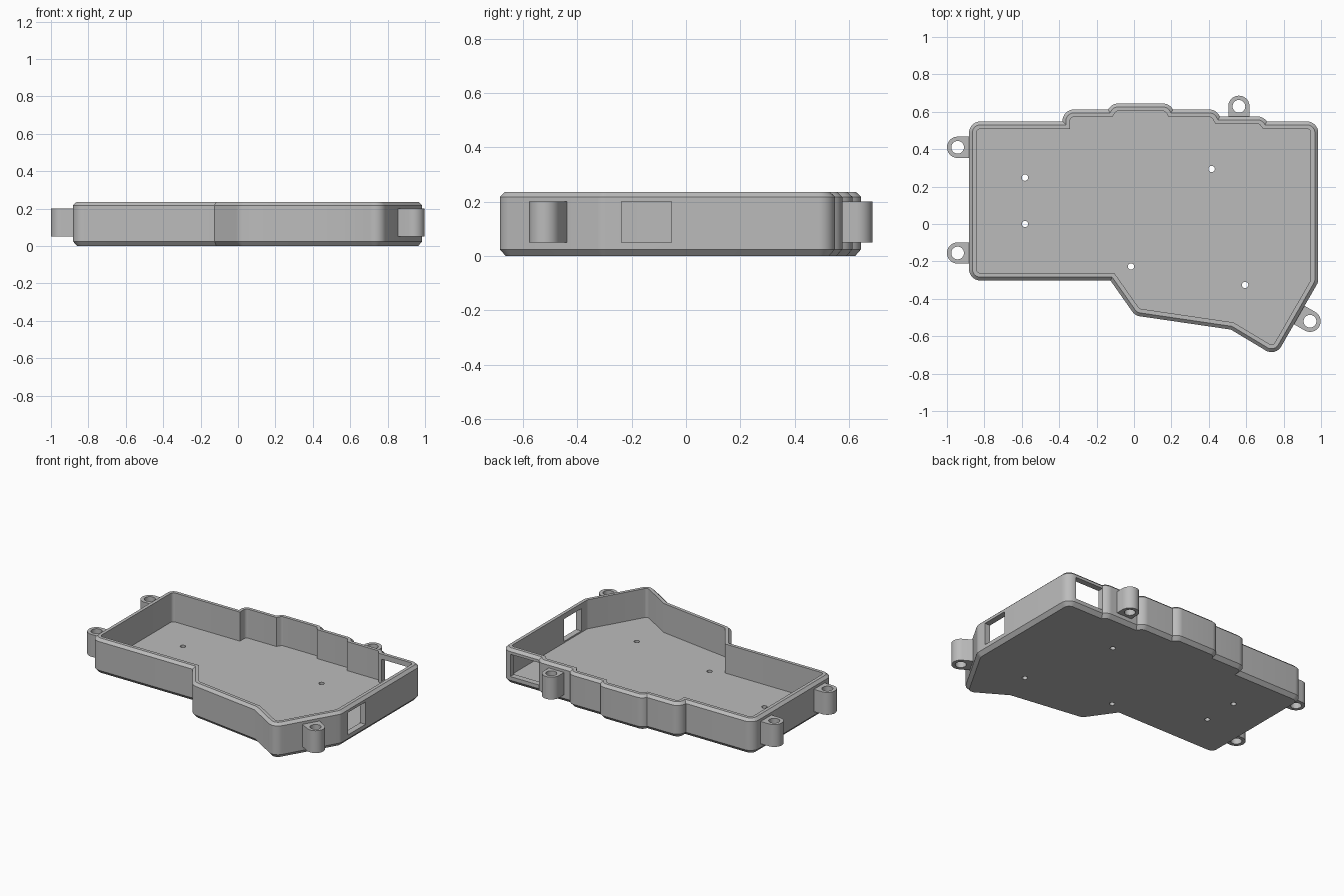
import bpy, bmesh, math
from mathutils import Vector, Matrix

cube = bpy.data.objects.get("Cube")
if cube:
    bpy.data.objects.remove(cube, do_unlink=True)

grey = bpy.data.materials.new("plain grey")
grey.use_nodes = True
GREY = (0.5, 0.5, 0.5, 1)
grey.diffuse_color = GREY
grey.node_tree.nodes["Principled BSDF"].inputs["Base Color"].default_value = GREY


def loft(name, rings):
    """Skin matching closed rings of points and cap both ends."""
    bm = bmesh.new()
    loops = [[bm.verts.new(p) for p in ring] for ring in rings]
    for a, b in zip(loops, loops[1:]):
        for i in range(len(a)):
            j = (i + 1) % len(a)
            bm.faces.new((a[i], a[j], b[j], b[i]))
    bm.faces.new(loops[0][::-1])
    bm.faces.new(loops[-1])
    bmesh.ops.recalc_face_normals(bm, faces=bm.faces)
    mesh = bpy.data.meshes.new(name)
    bm.to_mesh(mesh)
    bm.free()
    obj = bpy.data.objects.new(name, mesh)
    bpy.context.collection.objects.link(obj)
    mesh.materials.append(grey)
    return obj


def prism(name, points, low, high):
    return loft(name, [[(x, y, z) for x, y in points] for z in (low, high)])


def arc(x, y, radius, start, sweep, steps):
    return [(x + radius * math.cos(start + sweep * i / steps),
             y + radius * math.sin(start + sweep * i / steps)) for i in range(steps + 1)]


def round_hole(x, y, radius, low, high):
    return prism("hole_cutter", arc(x, y, radius, 0, math.tau, 32)[:-1], low, high)


def box(x1, x2, y1, y2, z1, z2):
    return prism("window_cutter", [(x1, y1), (x2, y1), (x2, y2), (x1, y2)], z1, z2)


def activate(obj):
    bpy.ops.object.select_all(action='DESELECT')
    obj.select_set(True)
    bpy.context.view_layer.objects.active = obj


def finish(obj, cutters):
    activate(obj)
    for cutter in cutters:
        cutter.hide_render = True
        mod = obj.modifiers.new("cut", 'BOOLEAN')
        mod.operation = 'DIFFERENCE'
        mod.solver = 'EXACT'
        mod.object = cutter
        bpy.ops.object.modifier_apply(modifier=mod.name)
        bpy.data.objects.remove(cutter, do_unlink=True)
    bpy.ops.object.shade_smooth_by_angle(angle=math.radians(30))


# Core outline of the tray, counter-clockwise
CORE = [Vector(p) for p in (
    (-.822, -.242), (-.095, -.242), (.04, -.434), (.539, -.507), (.735, -.625),
    (.925, -.295), (.925, .488), (.68, .488), (.66, .515), (.425, .515),
    (.403, .552), (.175, .552), (.155, .584), (-.085, .584), (-.105, .552),
    (-.322, .552), (-.322, .488), (-.822, .488))]


def outline(d, z):
    """Core outline grown by d: round outer corners, sharp inner ones."""
    ring = []
    for i, p in enumerate(CORE):
        a = (p - CORE[i - 1]).normalized()
        b = (CORE[(i + 1) % len(CORE)] - p).normalized()
        n1, n2 = Vector((a.y, -a.x)), Vector((b.y, -b.x))
        turn = math.atan2(a.x * b.y - a.y * b.x, a.dot(b))
        if turn > 0:
            pts = arc(p.x, p.y, d, math.atan2(n1.y, n1.x), turn, 8)
        else:
            pts = [p + (n1 + n2) * d / (1 + n1.dot(n2))]
        ring += [(q[0], q[1], z) for q in pts]
    return ring


# Tray with chamfered base and rim, port windows and floor holes
tray = loft("tray", [outline(d, z) for d, z in (
    (.038, 0), (.06, .025), (.06, .218), (.042, .235), (.02, .235), (.02, .04))])
windows = [box(.9, 1.1, -.238, -.053, .05, .2), box(.71, .922, .45, .62, .05, .2)]
holes = [round_hole(x, y, .017, -.1, .1) for x, y in (
    (-.583, .248), (-.583, 0), (-.016, -.227), (.415, .294), (.594, -.326))]
finish(tray, windows + holes)

# Mounting lugs: name, centre, outward direction in degrees
R = .057
for name, x, y, angle in (
        ("back_right_lug", -.943, .41, 180), ("front_right_lug", -.943, -.155, 180),
        ("back_left_lug", .561, .629, 90), ("front_left_lug", .941, -.52, -30)):
    turn = Matrix.Rotation(math.radians(angle), 2)
    shape = arc(0, 0, R, -math.pi / 2, math.pi, 20) + [(-.08, R), (-.08, -R)]
    points = [turn @ Vector(p) + Vector((x, y)) for p in shape]
    lug = prism(name, points, .05, .2)
    finish(lug, [round_hole(x, y, .034, 0, .3)])
